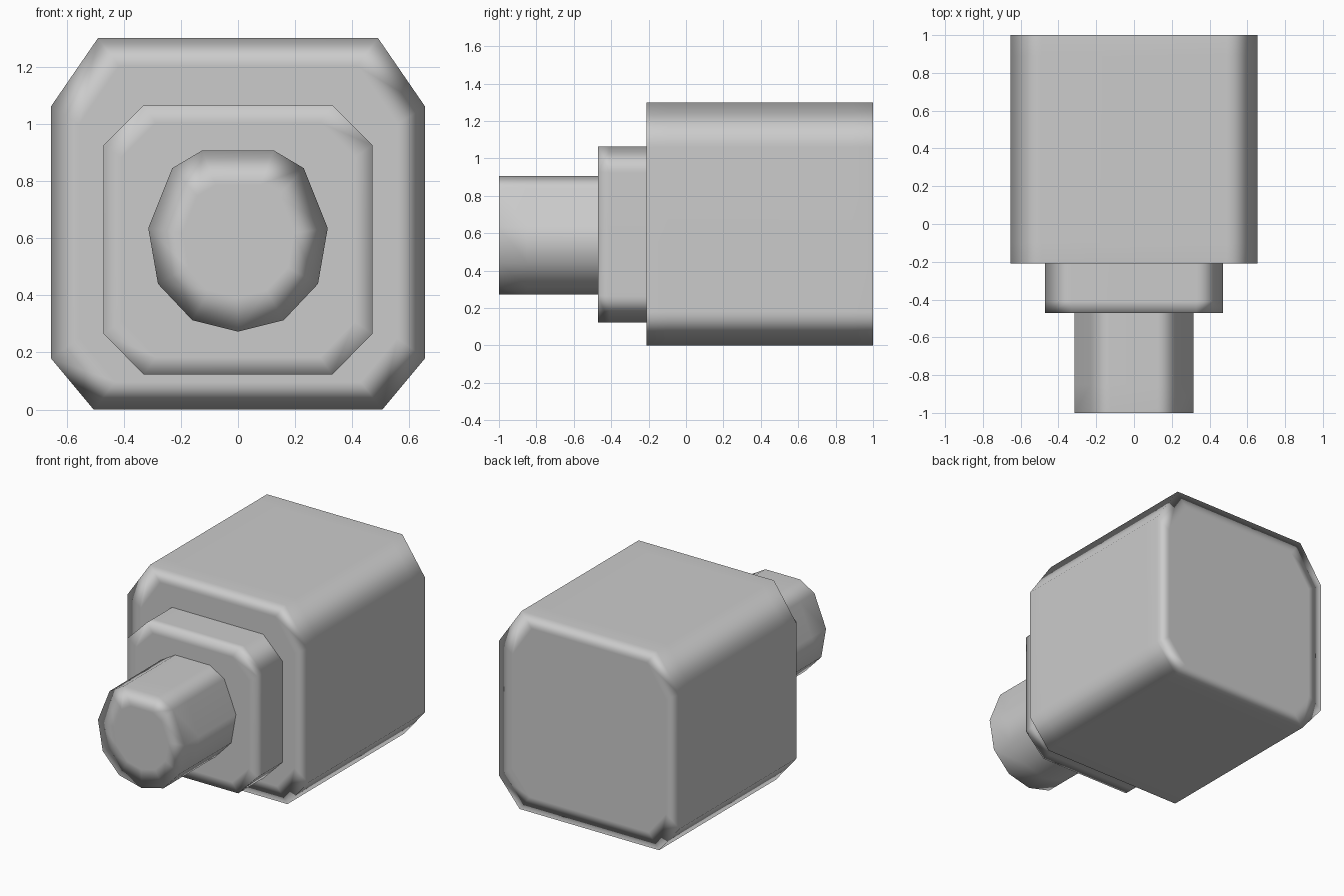
import bpy, bmesh

if "Cube" in bpy.data.objects:
    bpy.data.objects.remove(bpy.data.objects["Cube"])


def scaled(profile, f):
    """Shrink an (x, z) profile about the middle of its bounding box."""
    zs = [z for _, z in profile]
    cz = (min(zs) + max(zs)) / 2
    return [(x * f, cz + (z - cz) * f) for x, z in profile]


def mirrored(half):
    """Complete a right-hand half profile; points on x = 0 are kept once."""
    return half + [(-x, z) for x, z in reversed(half) if x > 0]


def build(name, rings, cap_first=True, cap_last=False):
    """Loft (profile, y) rings from front to back, smooth shaded."""
    bm = bmesh.new()
    loops = [[bm.verts.new((x, y, z)) for x, z in p] for p, y in rings]
    for a, b in zip(loops, loops[1:]):
        n = len(a)
        for i in range(n):
            j = (i + 1) % n
            bm.faces.new((a[i], a[j], b[j], b[i]))
    if cap_first:
        bm.faces.new(loops[0])
    if cap_last:
        bm.faces.new(loops[-1])
    bmesh.ops.recalc_face_normals(bm, faces=bm.faces)
    # the front face or front ring must look towards -y
    front = min(bm.faces, key=lambda f: f.calc_center_median().y)
    if front.normal.y > 0:
        bmesh.ops.reverse_faces(bm, faces=bm.faces)
    for f in bm.faces:
        f.smooth = True
    me = bpy.data.meshes.new(name)
    bm.to_mesh(me)
    bm.free()
    ob = bpy.data.objects.new(name, me)
    bpy.context.collection.objects.link(ob)
    mod = ob.modifiers.new("weighted_normals", 'WEIGHTED_NORMAL')
    mod.weight = 80
    return ob


# Main housing: chamfered box with support loops at both ends
body = mirrored([(0.49, 1.30), (0.655, 1.06), (0.655, 0.18), (0.505, 0.0)])
body_in = scaled(body, 0.85)
build("housing", [(body_in, -0.21), (body, -0.21), (body, -0.10),
                  (body, 0.89), (body, 1.0), (body_in, 1.0)], cap_last=True)

# Square collar on the front
collar = mirrored([(0.33, 1.065), (0.47, 0.925), (0.47, 0.265), (0.33, 0.123)])
build("collar", [(scaled(collar, 0.87), -0.47), (collar, -0.47),
                 (collar, -0.41), (collar, -0.21)])

# Eleven-sided barrel with a flat end disc
barrel = mirrored([(0.125, 0.907), (0.23, 0.845), (0.314, 0.635),
                   (0.28, 0.44), (0.16, 0.313), (0.0, 0.273)])
disc = scaled(barrel, 0.62)
build("barrel", [(disc, -1.0), (barrel, -1.0), (barrel, -0.85),
                 (barrel, -0.47)], cap_first=False)
build("end_disc", [(disc, -1.0)])
